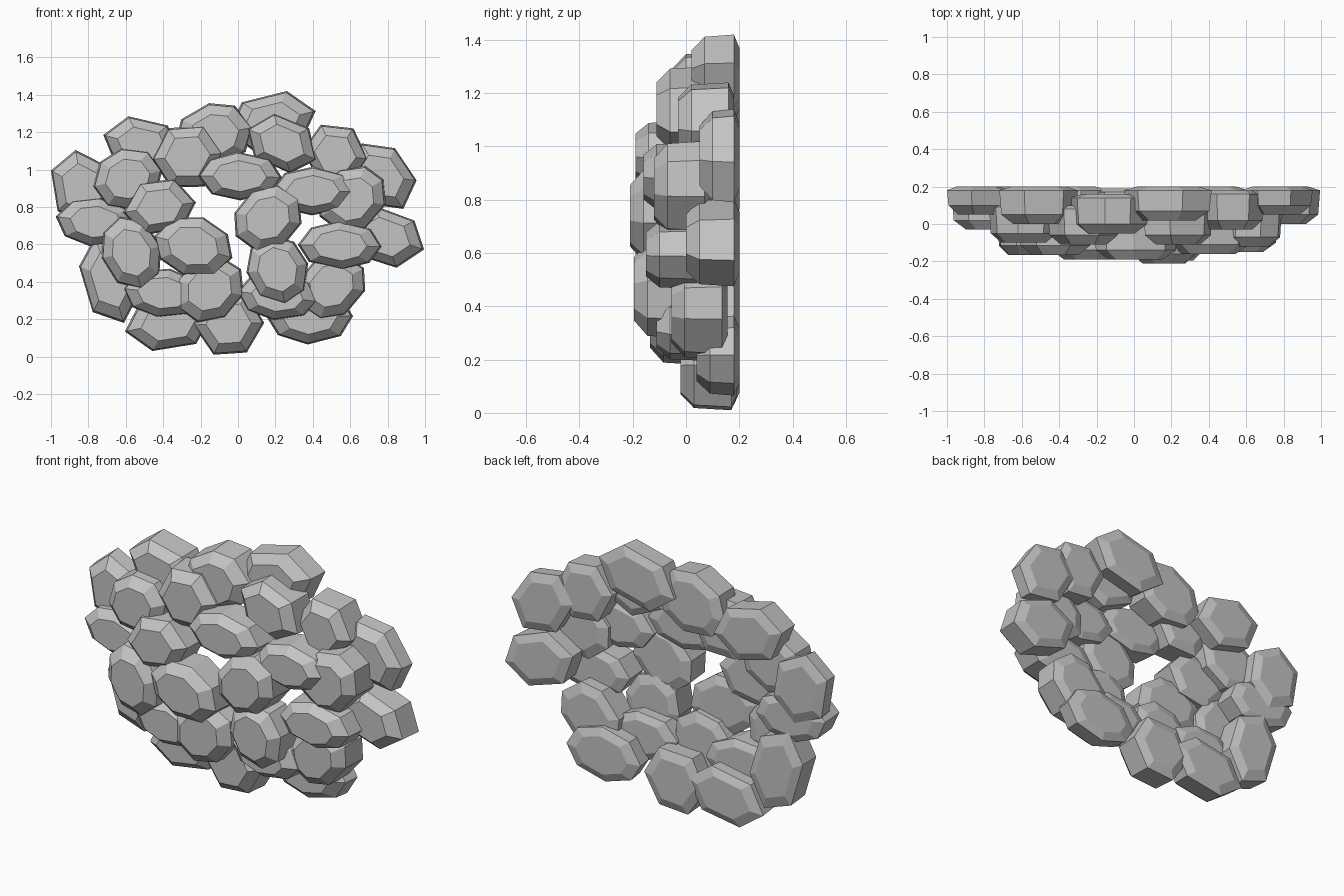
import bpy, bmesh, math, random

random.seed(4)
cube = bpy.data.objects.get("Cube")
if cube:
    bpy.data.objects.remove(cube, do_unlink=True)

grey = bpy.data.materials.new("stone_grey")
grey.use_nodes = True
colour = (.55, .55, .55, 1)
grey.diffuse_color = colour
grey.node_tree.nodes["Principled BSDF"].inputs["Base Color"].default_value = colour

BACK = .2


def fit(values, half_size):
    """Centre a list of coordinates and scale it to the given half size."""
    low, high = min(values), max(values)
    return [((v - low) / (high - low) * 2 - 1) * half_size for v in values]


def outline(sides, half_width, half_height, tilt):
    """Slightly irregular oval polygon whose long axis is tilted."""
    turn = math.radians(tilt)
    xs, zs = [], []
    for i in range(sides):
        t = math.tau * i / sides + random.uniform(-.06, .06)
        u, v = math.cos(t), .75 * math.sin(t)
        xs.append(u * math.cos(turn) - v * math.sin(turn))
        zs.append(u * math.sin(turn) + v * math.cos(turn))
    return list(zip(fit(xs, half_width), fit(zs, half_height)))


def stone(name, x, front, z, shape):
    """Faceted stone: bevelled front, nearly straight wall, bevelled back."""
    sides = len(shape)
    # Rim stones are cut short by the flat back of the heap
    depth = min(BACK - front, .21)
    rings = ((0, .64), (.05, .95), (depth - .02, 1), (depth, .7))
    bm = bmesh.new()
    loops = [[bm.verts.new((px * scale, y, pz * scale)) for px, pz in shape]
             for y, scale in rings]
    bm.faces.new(loops[0])
    bm.faces.new(reversed(loops[-1]))
    for near, far in zip(loops, loops[1:]):
        for i in range(sides):
            j = (i + 1) % sides
            bm.faces.new((near[i], far[i], far[j], near[j]))
    bmesh.ops.recalc_face_normals(bm, faces=bm.faces)
    mesh = bpy.data.meshes.new(name)
    bm.to_mesh(mesh)
    bm.free()
    mesh.materials.append(grey)
    obj = bpy.data.objects.new(name, mesh)
    obj.location = (x, front, z)
    bpy.context.collection.objects.link(obj)


def stones(kind, sides, half_width, half_height, tilt, *places):
    """Lay stones of one kind, each at its x, front y and z."""
    for number, (x, front, z) in enumerate(places, 1):
        shape = outline(sides, half_width, half_height, tilt)
        stone(f"{kind}_stone_{number}", x, front, z, shape)


# Large stones along the rim
stones("crest", 6, .235, .165, 17, (.18, .02, 1.255))
stones("shoulder", 6, .21, .16, -15, (-.51, 0, 1.125))
stones("falling", 6, .19, .175, 118, (.765, .05, .965))
stones("jutting", 6, .21, .165, -20, (.785, 0, .64))
stones("pillar", 6, .165, .23, 110, (-.685, 0, .41))
stones("leaning", 6, .165, .2, 98, (-.835, .05, .905))
stones("foot", 6, .235, .15, 11, (-.37, .02, .18))
stones("base", 8, .23, .15, 0, (.385, .04, .215))
stones("corner", 6, .175, .16, -5, (.52, -.03, 1.08))

# Flat, wide stones
stones("slab", 8, .215, .13, -9, (-.76, -.03, .72), (-.4, -.1, .34), (.21, -.11, .325))
stones("long", 8, .225, .13, 0, (.01, -.19, .965), (.4, -.16, .885), (.545, -.15, .595))

# Oval stones
stones("oval", 8, .21, .155, -15, (-.24, -.19, .59))
stones("arched", 8, .21, .17, 12, (-.13, -.05, 1.185))
stones("rising", 6, .195, .15, 8, (-.42, -.165, .8))
stones("tall", 8, .16, .195, 105, (-.57, -.165, .555))

# Nearly round stones
stones("round", 6, .19, .165, 2, (-.05, -.02, .175), (-.27, -.11, 1.07))
stones("wedge", 6, .185, .16, -25, (.235, -.11, 1.14))
stones("flank", 8, .185, .165, 10, (-.59, -.1, .95))
stones("upright", 8, .18, .18, 75, (.5, -.055, .38), (-.15, -.135, .36),
       (.61, -.12, .84), (.16, -.21, .74))
stones("block", 8, .165, .185, 100, (.21, -.195, .465))
